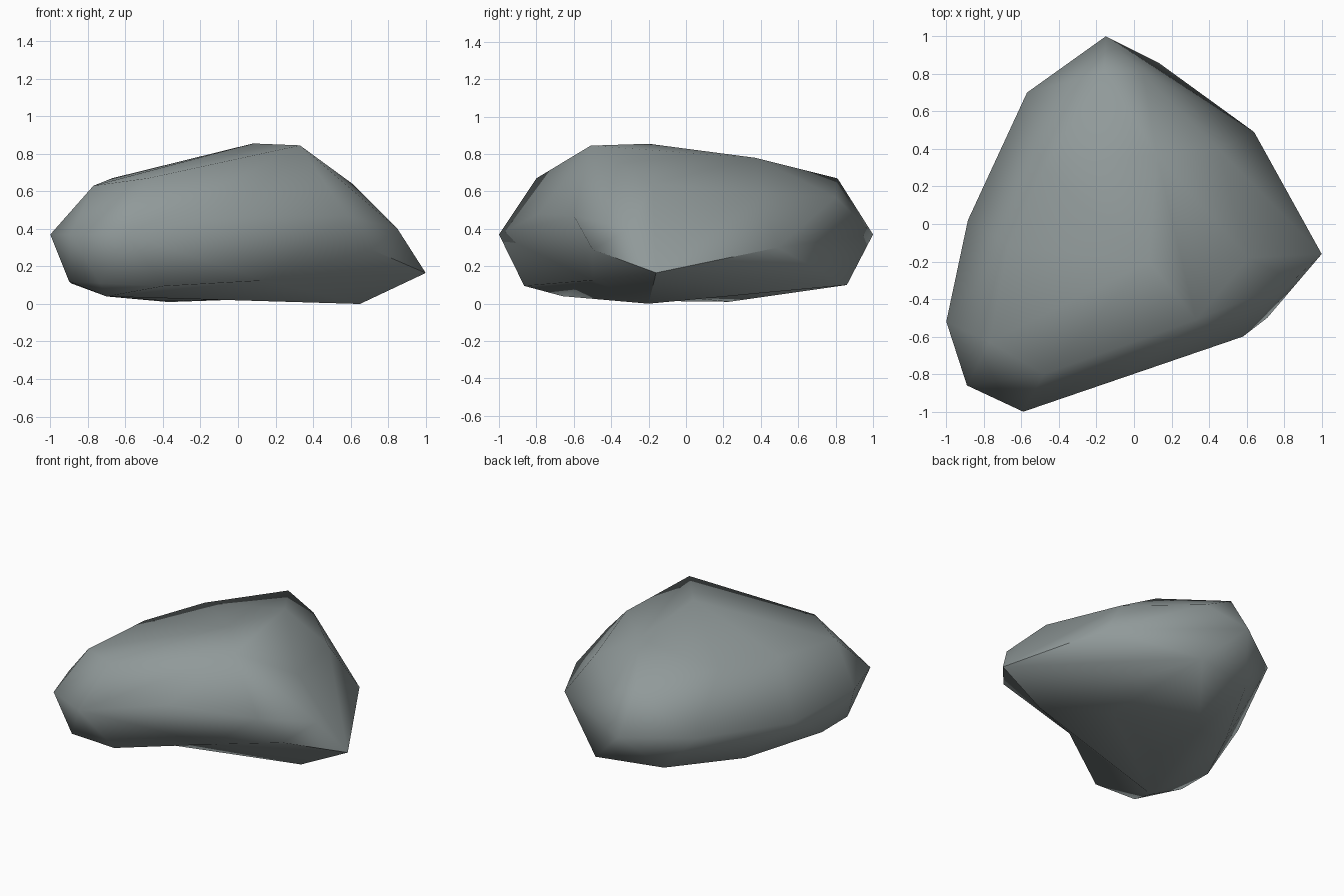
import bpy
import bmesh
import math
from mathutils import Vector

if "Cube" in bpy.data.objects:
    bpy.data.objects.remove(bpy.data.objects["Cube"])

# Corner points of the boulder, in rings from bottom to top
CORNERS = [
    # underside
    (.65, -.2, 0), (-.37, .23, .01), (-.37, -.2, .015), (-.7, -.66, .04),
    (-.62, .2, .04), (-.34, .74, .1), (.13, .86, .1), (-.89, -.3, .11),
    (-.9, -.58, .12), (-.735, -.87, .11), (-.395, -.865, .095),
    # widest ring
    (1, -.16, .165), (.64, .49, .3), (-.15, 1, .37), (-.57, .7, .36),
    (-.885, .02, .3), (-1, -.52, .37), (-.89, -.86, .37), (-.59, -1, .37),
    (-.02, -.79, .48), (.58, -.6, .47), (.71, -.5, .29), (.85, -.3, .4),
    # crown
    (.61, -.18, .64), (.33, -.51, .845), (.08, -.2, .855), (.12, .37, .78),
    (.45, .4, .59), (.05, .8, .57), (-.16, .81, .67), (-.48, .3, .69),
    (-.67, -.12, .67), (-.77, -.63, .63), (-.48, -.8, .67),
]
# Hollows under the front and belly: hulled as bulges, then pushed inward
HOLLOWS = [((.2, -.73, .05), (.14, -.5, .125)), ((.2, .02, -.02), (.2, .02, .03))]

bm = bmesh.new()
for p in CORNERS:
    bm.verts.new(p)
hollows = [(bm.verts.new(bulge), Vector(dent)) for bulge, dent in HOLLOWS]
bmesh.ops.convex_hull(bm, input=bm.verts[:])
for v, dent in hollows:
    v.co = dent
bmesh.ops.delete(bm, geom=[v for v in bm.verts if not v.link_faces], context='VERTS')
bmesh.ops.triangulate(bm, faces=bm.faces[:])
bmesh.ops.recalc_face_normals(bm, faces=bm.faces[:])
# Smooth stone with only the sharpest ridges left hard
for f in bm.faces:
    f.smooth = True
for e in bm.edges:
    e.smooth = e.calc_face_angle(0) < math.radians(60)

mesh = bpy.data.meshes.new("boulder")
bm.to_mesh(mesh)
bm.free()

# Single stone colour
stone = bpy.data.materials.new("grey stone")
stone.diffuse_color = (.28, .32, .32, 1)
stone.use_nodes = True
stone.node_tree.nodes["Principled BSDF"].inputs["Base Color"].default_value = stone.diffuse_color
mesh.materials.append(stone)
boulder = bpy.data.objects.new("boulder", mesh)
bpy.context.collection.objects.link(boulder)
